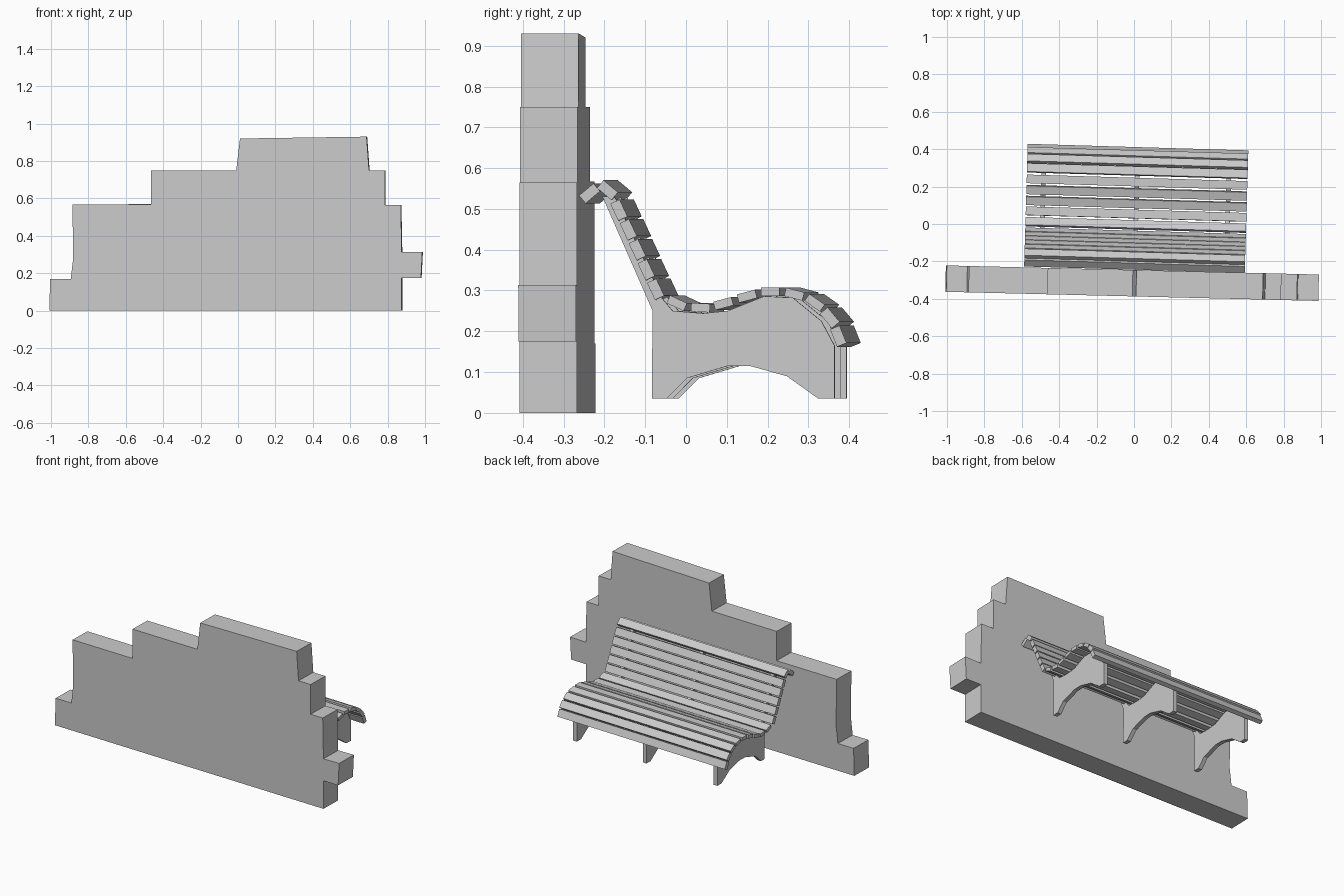
import bpy, bmesh, math
from mathutils import Matrix, Vector

if "Cube" in bpy.data.objects:
    bpy.data.objects.remove(bpy.data.objects["Cube"])


def prism(name, pts, mapper, a, b, matrix):
    """Extrude a 2D outline between depths a and b."""
    bm = bmesh.new()
    face = bm.faces.new([bm.verts.new(mapper(u, v, a)) for u, v in pts])
    ext = bmesh.ops.extrude_face_region(bm, geom=[face])
    move = mapper(0, 0, b) - mapper(0, 0, a)
    bmesh.ops.translate(bm, vec=move, verts=[g for g in ext["geom"] if isinstance(g, bmesh.types.BMVert)])
    bmesh.ops.recalc_face_normals(bm, faces=bm.faces)
    me = bpy.data.meshes.new(name)
    bm.to_mesh(me)
    bm.free()
    ob = bpy.data.objects.new(name, me)
    bpy.context.collection.objects.link(ob)
    ob.matrix_world = matrix
    return ob


def front_plane(u, v, d):
    return Vector((u, d, v))


def side_plane(u, v, d):
    return Vector((d, u, v))


# Stepped wall
wall = [(-1, 0), (-.995, .17), (-.885, .17), (-.872, .28), (-.876, .567),
        (-.455, .567), (-.455, .75), (0, .75), (.02, .92), (.697, .93),
        (.71, .75), (.795, .75), (.795, .565), (.88, .565), (.885, .312),
        (.995, .314), (.988, .175), (.885, .175), (.885, 0)]
prism("stepped_wall", wall, front_plane, -.387, -.246,
      Matrix.Rotation(math.radians(-1.4), 4, 'Z'))

# The bench is turned slightly and centred on x = 0.01
bench = Matrix.Translation((.01, .017, 0)) @ Matrix.Rotation(math.radians(-1.7), 4, 'Z')

# Curved side frames with a sloping back support
frame = [(-.086, .035), (-.05, .035), (0, .085), (.10, .115), (.155, .115),
         (.245, .09), (.322, .035), (.362, .035), (.362, .165), (.33, .225),
         (.26, .282), (.19, .286), (.10, .25), (.04, .244), (-.035, .25),
         (-.06, .28), (-.178, .532), (-.207, .53), (-.084, .25)]
for i, x in enumerate((-.5, 0, .49)):
    prism(f"bench_frame_{i + 1}", frame, side_plane, x - .0125, x + .0125, bench)

# Slats: y, z and tilt of each cross-section, from the back top to the seat front
slats = [(-.236, .538, 40), (-.192, .546, -50 + 50 * .2), (-.164, .497, -65), (-.141, .449, -65),
         (-.119, .400, -65), (-.097, .351, -65), (-.074, .303, -65),
         (-.022, .269, -25), (.036, .258, -3), (.092, .268, 15),
         (.150, .286, 15), (.207, .297, 0), (.266, .291, -15),
         (.316, .270, -35), (.353, .233, -50), (.374, .188, -68)]
for i, (y, z, tilt) in enumerate(slats):
    t = math.radians(tilt)
    c, s = math.cos(t), math.sin(t)
    w, h = .023, (.0125 if i < 7 or i > 13 else .0105)
    rect = [(y + u * c - v * s, z + u * s + v * c)
            for u, v in ((-w, -h), (w, -h), (w, h), (-w, h))]
    prism(f"bench_slat_{i + 1}", rect, side_plane, -.59, .59, bench)
